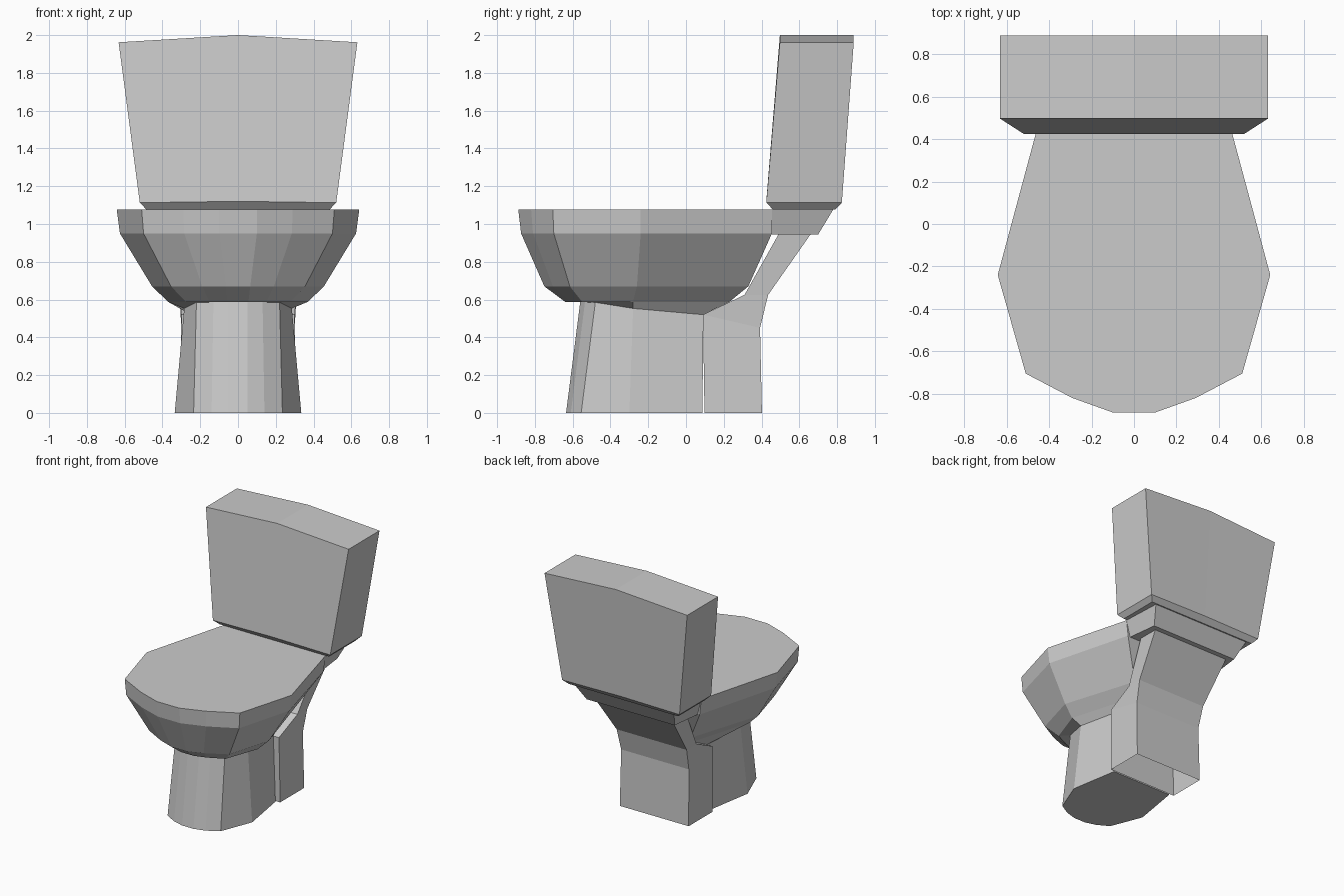
import bpy

if "Cube" in bpy.data.objects:
    bpy.data.objects.remove(bpy.data.objects["Cube"])


def loft(name, rings, cap_start=True, cap_end=True):
    """Skin a stack of equal-length closed rings of (x, y, z) points."""
    n = len(rings[0])
    verts = [p for r in rings for p in r]
    faces = []
    for k in range(len(rings) - 1):
        for i in range(n):
            j = (i + 1) % n
            faces.append((k * n + i, k * n + j, (k + 1) * n + j, (k + 1) * n + i))
    if cap_start:
        faces.append(tuple(reversed(range(n))))
    if cap_end:
        faces.append(tuple(range(len(verts) - n, len(verts))))
    mesh = bpy.data.meshes.new(name)
    mesh.from_pydata(verts, [], faces)
    mesh.update()
    obj = bpy.data.objects.new(name, mesh)
    bpy.context.collection.objects.link(obj)
    return obj


def mirrored(half):
    """Right half outline, front to back, completed counter-clockwise."""
    return half + [(-x, y, z) for x, y, z in reversed(half)]


def flat(z, pts):
    return mirrored([(x, y, z) for x, y in pts])


def box_ring(w, y0, y1, z0, z1=None, back_w=None):
    z1 = z0 if z1 is None else z1
    b = w if back_w is None else back_w
    return mirrored([(w, y0, z0), (b, y1, z1)])


# Pedestal and bowl: one continuous faceted skin
pedestal_top = mirrored([(0.05, -0.56, 0.587), (0.13, -0.535, 0.586),
                         (0.22, -0.48, 0.585), (0.285, -0.28, 0.553),
                         (0.25, 0.09, 0.52)])
loft("bowl_and_pedestal", [
    flat(0, [(0.05, -0.635), (0.14, -0.61), (0.235, -0.555), (0.335, -0.30), (0.27, 0.088)]),
    pedestal_top,
    flat(0.588, [(0.055, -0.64), (0.15, -0.61), (0.275, -0.55), (0.37, -0.28), (0.22, 0.23)]),
    flat(0.67, [(0.065, -0.75), (0.19, -0.705), (0.355, -0.615), (0.455, -0.26), (0.27, 0.33)]),
    flat(0.95, [(0.10, -0.873), (0.285, -0.81), (0.50, -0.70), (0.625, -0.24), (0.44, 0.455)]),
    flat(1.077, [(0.10, -0.888), (0.29, -0.82), (0.51, -0.705), (0.642, -0.24), (0.455, 0.455)]),
])

# Ledge carrying the tank behind the bowl
loft("tank_ledge", [
    box_ring(0.42, 0.455, 0.70, 0.945, back_w=0.39),
    box_ring(0.455, 0.455, 0.78, 1.077, back_w=0.44),
])

# Rear support leg, open underneath
loft("rear_leg", [
    box_ring(0.305, 0.098, 0.402, 0.0),
    box_ring(0.30, 0.09, 0.392, 0.52, 0.45),
    box_ring(0.31, 0.31, 0.435, 0.625),
    box_ring(0.345, 0.49, 0.66, 0.946),
], cap_start=False)


# Tank: tapered, with a chamfered base and a slightly ridged top
def tank_ring(w, y0, y1, z, mid_z):
    return [(w, y0, z), (w, y1, z), (0, y1, mid_z),
            (-w, y1, z), (-w, y0, z), (0, y0, mid_z)]


tank = loft("tank", [
    tank_ring(0.485, 0.46, 0.79, 1.077, 1.077),
    tank_ring(0.52, 0.425, 0.825, 1.113, 1.12),
    tank_ring(0.632, 0.497, 0.888, 1.962, 2.0),
], cap_end=False)

# Two sloping panels close the top of the tank
mesh = tank.data
verts = [v.co[:] for v in mesh.vertices]
faces = [tuple(p.vertices) for p in mesh.polygons]
faces += [(12, 13, 14, 17), (17, 14, 15, 16)]
mesh.clear_geometry()
mesh.from_pydata(verts, [], faces)
mesh.update()
